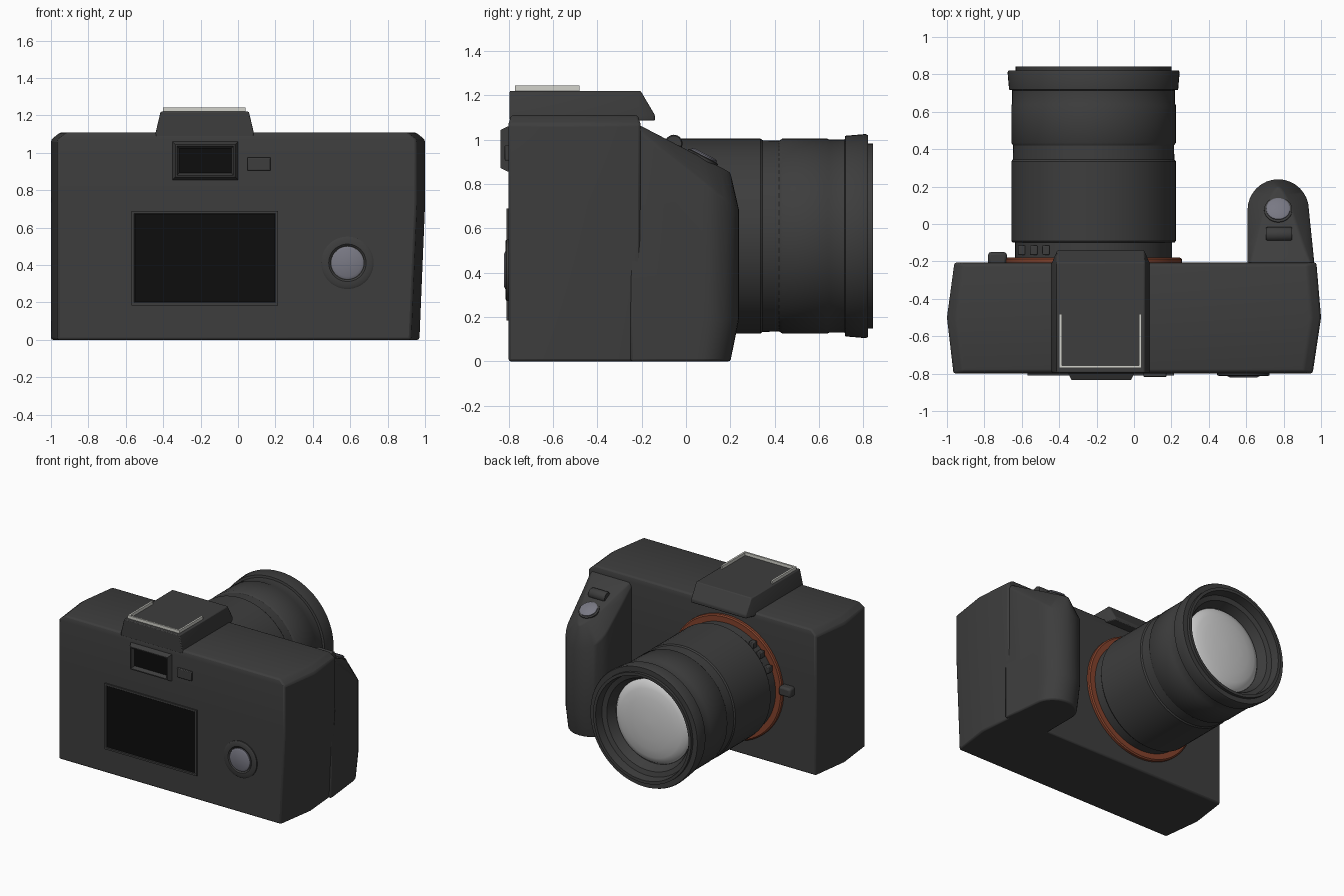
import bpy, bmesh, math
from mathutils import Vector

if "Cube" in bpy.data.objects:
    bpy.data.objects.remove(bpy.data.objects["Cube"])


def material(name, rgb):
    m = bpy.data.materials.new(name)
    m.diffuse_color = (*rgb, 1)
    m.use_nodes = True
    m.node_tree.nodes["Principled BSDF"].inputs["Base Color"].default_value = m.diffuse_color
    return m


BLACK = material("charcoal", (0.047, 0.047, 0.047))
DARK = material("screen_black", (0.004, 0.004, 0.004))
GLASS = material("glass_grey", (0.6, 0.6, 0.6))
BUTTON = material("button_grey", (0.19, 0.19, 0.23))
COPPER = material("copper", (0.23, 0.055, 0.025))
RAIL = material("rail_silver", (0.65, 0.65, 0.6))


def loft(name, rings, mat, cap_mat=None, angle=35, bevel=0):
    """Skin equal-length rings and close both ends; cap_mat colours the last cap."""
    bm = bmesh.new()
    vs = [[bm.verts.new(p) for p in r] for r in rings]
    n = len(rings[0])
    for a, b in zip(vs, vs[1:]):
        for i in range(n):
            j = (i + 1) % n
            bm.faces.new((a[i], a[j], b[j], b[i]))
    bm.faces.new(vs[0])
    last = bm.faces.new(vs[-1])
    last.material_index = 1 if cap_mat else 0
    bmesh.ops.recalc_face_normals(bm, faces=bm.faces)
    me = bpy.data.meshes.new(name)
    bm.to_mesh(me)
    bm.free()
    me.materials.append(mat)
    if cap_mat:
        me.materials.append(cap_mat)
    me.polygons.foreach_set("use_smooth", [True] * len(me.polygons))
    me.set_sharp_from_angle(angle=math.radians(angle))
    ob = bpy.data.objects.new(name, me)
    bpy.context.collection.objects.link(ob)
    if bevel:
        mod = ob.modifiers.new("bevel", 'BEVEL')
        mod.width, mod.segments, mod.limit_method = bevel, 2, 'ANGLE'
    return ob


def lathe(name, profile, origin, axis, mat, n=48):
    """Revolve (radius, distance) points round an axis."""
    q = Vector(axis).to_track_quat('Z', 'Y')
    rings = [[Vector(origin) + q @ Vector((r * math.cos(t), r * math.sin(t), h))
              for t in (2 * math.pi * i / n for i in range(n))] for r, h in profile]
    return loft(name, rings, mat)


def rect_xz(x0, x1, z0, z1, y, d=0):
    return [(x0 + d, y, z0 + d), (x1 - d, y, z0 + d), (x1 - d, y, z1 - d), (x0 + d, y, z1 - d)]


def box(name, x, y, z, mat, bevel=0):
    return loft(name, [rect_xz(*x, *z, y[0]), rect_xz(*x, *z, y[1])], mat, bevel=bevel)


# Body: slightly bowed sides, leaning on the grip side, softened top
outline = [(-.96, -.205), (-1, -.5), (-.965, -.8), (.955, -.8), (1, -.5), (.975, -.205)]


def body_ring(z, lean=0, dx=0, dy=0):
    return [(x - (lean if x > 0 else 0) - math.copysign(dx, x),
             y + (dy if y < -.7 else -dy if y > -.3 else 0), z) for x, y in outline]


loft("body", [body_ring(0, .03), body_ring(.72), body_ring(1.07), body_ring(1.11, 0, .05, .012)],
     BLACK, angle=40, bevel=.012)

# Hand grip: rounded plan, sloping pointed top
GX = .771
plan = [(.607, -.25), (.607, -.1)]
plan += [(GX - .164 * math.cos(t), .075 + .164 * math.sin(t))
         for t in (math.pi * i / 16 for i in range(17))]
plan += [(.953, -.1), (.968, -.25)]


def slope(y):
    return 1.06 - .52 * (y + .2)


def along(y):
    return (y + .25) / .49


def stretch(y, f):
    return -.25 + (y + .25) * f


grip = [[(x, stretch(y, .92), 0) for x, y in plan],
        [(x, y, .19) for x, y in plan],
        [(x, y, slope(y) - .02 - .13 * along(y)) for x, y in plan],
        [(GX + (x - GX) * (.97 - .72 * along(y)), stretch(y, .92), slope(stretch(y, .92)))
         for x, y in plan]]
loft("grip", grip, BLACK, angle=50, bevel=.012)

# Shutter button and small dial on the grip slope
N = (0, .46, .888)
lathe("shutter_collar", [(.075, -.03), (.075, .006), (.065, .01)], (GX, .075, slope(.075)), N, BLACK, 32)
lathe("shutter_button", [(.064, 0), (.064, .016), (.055, .022)], (GX, .075, slope(.075)), N, BUTTON, 32)
lathe("grip_dial", [(.035, -.07), (.04, -.06), (.04, .06), (.035, .07)],
      (GX + .005, -.055, .982), (1, 0, 0), BLACK, 16)

# Viewfinder hump with overhanging front
HX = -.178
hump = []
for w, front, z in ((.262, -.2, 1.085), (.262, -.2, 1.11), (.236, -.2, 1.22)):
    nose = -.14 if z < 1.2 else -.205
    hump.append([(HX - w, -.795, z), (HX + w, -.795, z), (HX + w, front - .01, z),
                 (HX + .232, nose, z), (HX - .232, nose, z), (HX - w, front - .01, z)])
loft("viewfinder_hump", hump, BLACK, angle=25, bevel=.006)

# Accessory shoe rails
for side, x in (("left", -.4), ("right", .026)):
    box("shoe_rail_" + side, (x, x + .014), (-.77, -.48), (1.215, 1.243), RAIL)
box("shoe_rail_back", (-.4, .04), (-.77, -.756), (1.215, 1.243), RAIL)

# Lens barrel, mount ring and front glass
C = (-.216, 0, .565)
lathe("mount_ring", [(.472, -.23), (.472, -.187), (.462, -.18), (.40, -.18)], C, (0, 1, 0), COPPER, 64)
lathe("lens_barrel", [
    (.42, -.22), (.42, -.10), (.432, -.10), (.44, -.09), (.44, .335), (.432, .345), (.43, .42),
    (.44, .435), (.44, .635), (.435, .645), (.435, .715), (.452, .718), (.46, .81), (.455, .82),
    (.417, .82), (.417, .842), (.395, .842), (.385, .78), (.35, .77), (.32, .70)],
    C, (0, 1, 0), BLACK, 64)
lathe("front_glass", [(.325, .69), (.315, .705)] +
      [(.315 * math.cos(a), .705 + .06 * math.sin(a)) for a in (.3, .6, .9, 1.2, 1.5)],
      C, (0, 1, 0), GLASS, 64)

# Lens switches on the upper side near the mount
for i, dx in enumerate((-.385, -.32, -.255)):
    dz = math.sqrt(.43 ** 2 - dx ** 2)
    box("lens_switch_%d" % (i + 1), (C[0] + dx - .02, C[0] + dx + .02), (-.165, -.115),
        (C[2] + dz - .03, C[2] + dz + .018), BLACK, .005)

# Lens release button
box("lens_release", (-.78, -.68), (-.22, -.15), (.565, .635), BLACK, .015)

# Eyepiece: tapered frame with a recessed dark window
E = (-.35, 0, .855, 1.06)
loft("eyepiece", [rect_xz(*E, -.78), rect_xz(*E, -.803), rect_xz(*E, -.835, .016),
                  rect_xz(*E, -.835, .024), rect_xz(*E, -.806, .036)], BLACK, DARK, 20)

# Rear button, screen and control pad
box("rear_button", (.05, .175), (-.817, -.78), (.905, .975), BLACK, .005)
S = (-.57, .215, .185, .69)
loft("rear_screen", [rect_xz(*S, -.78), rect_xz(*S, -.81), rect_xz(*S, -.81, .014),
                     rect_xz(*S, -.805, .018)], BLACK, DARK, 20)
P = (.585, -.8, .412)
lathe("control_pad", [(.14, -.02), (.14, .008), (.13, .014), (.1, .014), (.09, .006)],
      P, (0, -1, 0), BLACK)
lathe("control_pad_button", [(.086, 0), (.086, .014), (.074, .02)], P, (0, -1, 0), BUTTON)
